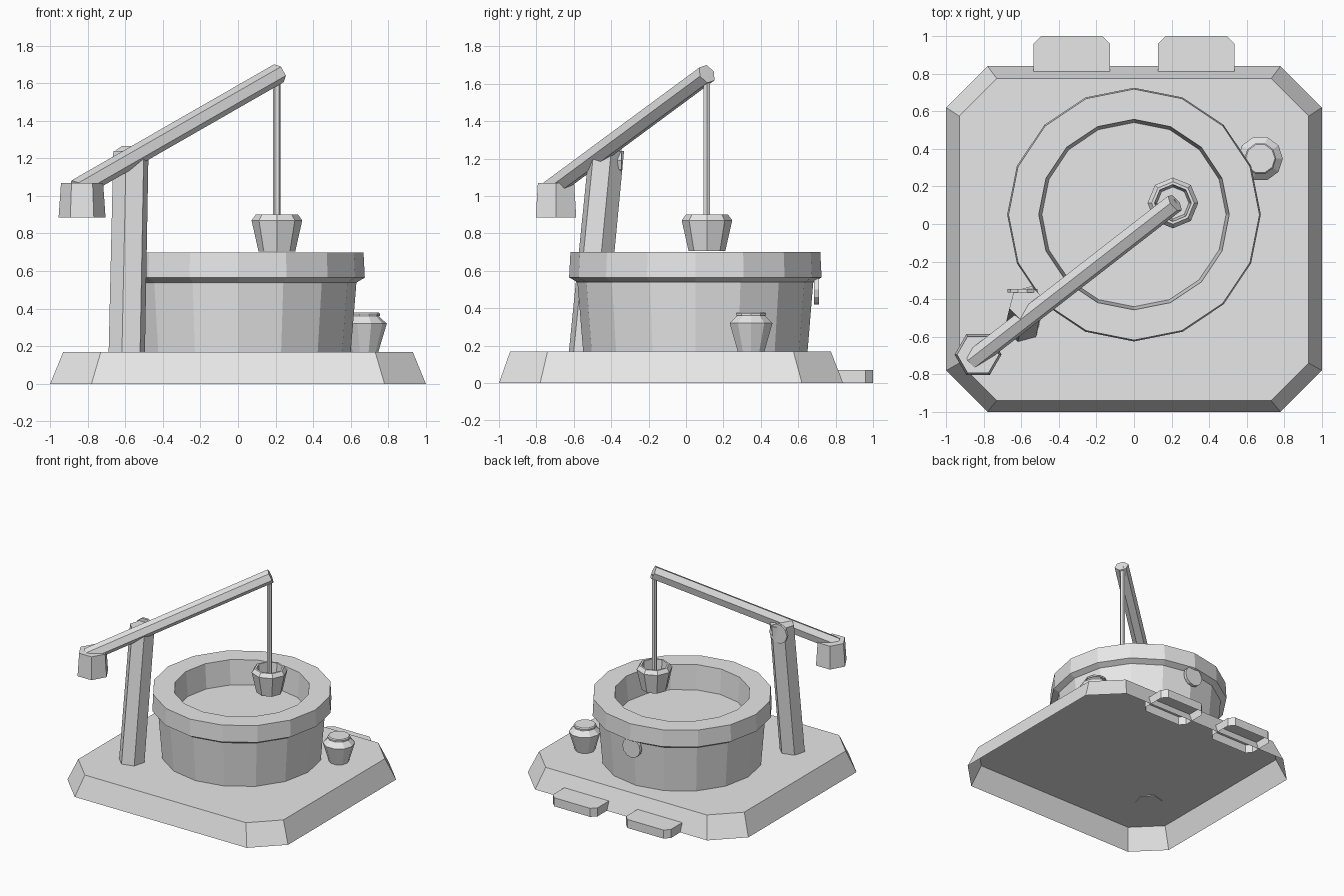
import bpy, bmesh, math
from mathutils import Vector

if "Cube" in bpy.data.objects:
    bpy.data.objects.remove(bpy.data.objects["Cube"], do_unlink=True)

stone = bpy.data.materials.new("plain_grey")
stone.use_nodes = True
GREY = (0.8, 0.8, 0.8, 1)
stone.diffuse_color = GREY
stone.node_tree.nodes["Principled BSDF"].inputs["Base Color"].default_value = GREY


def ring(sides, r, center, axis=(0, 0, 1), phase=0.0):
    """Regular polygon of points around a centre, facing along an axis."""
    q = Vector(axis).to_track_quat('Z', 'Y')
    angles = [math.tau * i / sides + math.radians(phase) for i in range(sides)]
    return [Vector(center) + q @ Vector((r * math.cos(a), r * math.sin(a), 0)) for a in angles]


def clipped_box(hx, hy, cut, center):
    """Rectangle with clipped corners, counter-clockwise."""
    c = Vector(center)
    pts = []
    for sx, sy in ((1, 1), (-1, 1), (-1, -1), (1, -1)):
        pair = [Vector((sx * hx, sy * (hy - cut), 0)), Vector((sx * (hx - cut), sy * hy, 0))]
        pts += pair if sx * sy > 0 else pair[::-1]
    return [c + p for p in pts]


def loft(name, rings, bottom=True):
    """Skin a stack of rings, capping the last and optionally the first."""
    bm = bmesh.new()
    loops = [[bm.verts.new(p) for p in r] for r in rings]
    n = len(loops[0])
    for a, b in zip(loops, loops[1:]):
        for i in range(n):
            j = (i + 1) % n
            bm.faces.new((a[i], a[j], b[j], b[i]))
    bm.faces.new(loops[-1])
    if bottom:
        bm.faces.new(loops[0][::-1])
    mesh = bpy.data.meshes.new(name)
    bm.to_mesh(mesh)
    bm.free()
    mesh.materials.append(stone)
    obj = bpy.data.objects.new(name, mesh)
    bpy.context.collection.objects.link(obj)
    return obj


def lathe(name, sides, x, y, profile, phase=0.0):
    return loft(name, [ring(sides, r, (x, y, z), phase=phase) for r, z in profile])


def rod(name, sides, r, a, b, phase=0.0):
    axis = Vector(b) - Vector(a)
    return loft(name, [ring(sides, r, p, axis, phase) for p in (a, b)])


# Hollow base slab, open underneath
loft("base", [clipped_box(1, 0.92, 0.22, (0, -0.08, 0)),
              clipped_box(0.93, 0.857, 0.2, (0, -0.083, 0.17))], bottom=False)

# Two steps at the back, also open underneath
for side, x in (("left", 0.332), ("right", -0.332)):
    loft(side + "_step", [clipped_box(0.203, 0.135, 0.04, (x, 0.865, z)) for z in (0, 0.07)],
         bottom=False)

# Well wall, overhanging rim, inner wall and floor
lathe("well", 16, 0, 0.05, [(0.6, 0.17), (0.63, 0.535), (0.632, 0.54), (0.675, 0.565),
                            (0.668, 0.7), (0.507, 0.7), (0.49, 0.5)])

# Round plate on the back of the well
rod("well_plate", 12, 0.08, (0, 0.685, 0.5), (0, 0.71, 0.5))

# Leaning post with a round pivot plate
loft("post", [ring(6, 0.1, (-0.592, -0.53, 0.165), phase=15),
              ring(6, 0.097, (-0.57, -0.425, 1.24), phase=15)])
rod("pivot_plate", 10, 0.08, (-0.593, -0.365, 1.19), (-0.593, -0.345, 1.19))

# Sweep beam with counterweight
rod("beam", 6, 0.054, (-0.86, -0.725, 1.035), (0.218, 0.112, 1.653), phase=15)
lathe("counterweight", 6, -0.83, -0.695, [(0.125, 0.885), (0.112, 1.07)])

# Rope and open bucket
rod("rope", 6, 0.02, (0.207, 0.112, 0.74), (0.207, 0.112, 1.64))
lathe("bucket", 8, 0.207, 0.112, [(0.098, 0.705), (0.135, 0.87), (0.113, 0.9),
                                  (0.098, 0.9), (0.085, 0.75)])

# Small lidded jar beside the well
lathe("jar", 10, 0.672, 0.348, [(0.075, 0.17), (0.12, 0.32), (0.078, 0.36)])
lathe("jar_lid", 10, 0.672, 0.348, [(0.085, 0.36), (0.085, 0.372), (0.078, 0.38)])
